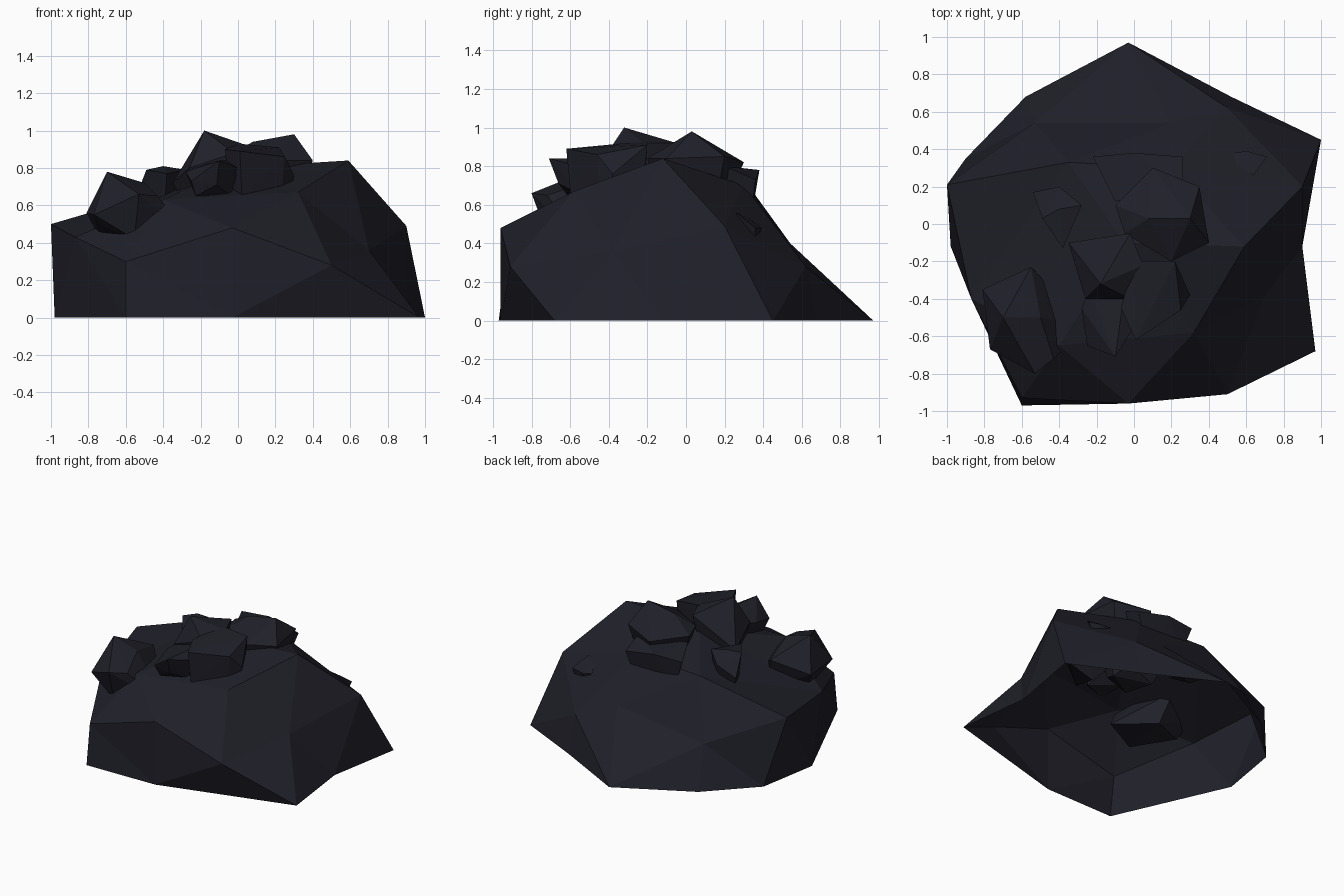
import bpy, bmesh
from mathutils import Vector

cube = bpy.data.objects.get("Cube")
if cube:
    bpy.data.objects.remove(cube, do_unlink=True)

coal = bpy.data.materials.new("coal_black")
coal.use_nodes = True
colour = (0.014, 0.014, 0.022, 1)
coal.diffuse_color = colour
bsdf = coal.node_tree.nodes["Principled BSDF"]
bsdf.inputs["Base Color"].default_value = colour
bsdf.inputs["Roughness"].default_value = 0.9


def finish(name, bm):
    bmesh.ops.recalc_face_normals(bm, faces=bm.faces)
    mesh = bpy.data.meshes.new(name)
    bm.to_mesh(mesh)
    bm.free()
    mesh.materials.append(coal)
    obj = bpy.data.objects.new(name, mesh)
    bpy.context.collection.objects.link(obj)


# Mound: corners joined by their direction from the centre, open underneath
foot = [(-.6, -.97), (-.03, -.96), (.97, -.68), (.9, -.12), (1, .45),
        (.52, .68), (-.03, .97), (-.58, .68), (-.9, .35), (-.98, -.12)]
waist = [(-.6, -.93, .3), (-.03, -.96, .48), (.5, -.91, .28), (.7, -.38, .36),
         (.9, .2, .49), (.5, .62, .28), (.2, .54, .4), (-.53, .54, .3),
         (-1, .21, .5), (-.87, -.4, .43)]
crown = [(.59, -.12, .84), (.32, -.58, .67), (-.4, -.65, .63), (-.35, .33, .69),
         (.2, .3, .7), (-.05, -.1, .8)]
corners = [Vector((x, y, 0)) for x, y in foot] + [Vector(p) for p in waist + crown]
bm = bmesh.new()
place = {bm.verts.new(p.normalized()): p for p in corners}
bmesh.ops.convex_hull(bm, input=list(bm.verts))
for v, p in place.items():
    v.co = p
base = [f for f in bm.faces if all(v.co.z < .01 for v in f.verts)]
bmesh.ops.delete(bm, geom=base, context='FACES_ONLY')
finish("mound", bm)


def chunk(name, low, taper, rim, extra=()):
    """Faceted rock: rim corners, a tapered ring below them, extra corners."""
    bm = bmesh.new()
    middle = sum((Vector(p) for p in rim), Vector()) / len(rim)
    for i, p in enumerate(rim):
        bm.verts.new(p)
        under = middle.lerp(Vector(p), taper)
        under.z = low + (.03 if i % 2 else -.03)
        bm.verts.new(under)
    for p in extra:
        bm.verts.new(p)
    hull = bmesh.ops.convex_hull(bm, input=list(bm.verts))
    inside = [v for v in hull["geom_interior"] if isinstance(v, bmesh.types.BMVert)]
    bmesh.ops.delete(bm, geom=inside, context='VERTS')
    finish(name, bm)


# Loose chunks half sunk in the mound
chunk("side_chunk", .45, .65,
      [(-.81, -.35, .56), (-.55, -.23, .65), (-.5, -.5, .72), (-.43, -.72, .65),
       (-.53, -.8, .66), (-.77, -.67, .55)],
      [(-.7, -.5, .78), (-.25, -.55, .42), (-.48, -.3, .4)])
chunk("top_chunk", .6, .65,
      [(-.1, .1, .84), (.1, .3, .82), (.35, .2, .85), (.4, -.1, .84),
       (.2, -.2, .84), (-.05, -.05, .85)],
      [(.3, .03, .98), (.08, .03, .94)])
chunk("peak_chunk", .6, .7,
      [(-.35, -.1, .72), (-.02, -.05, .92), (.05, -.22, .92), (-.02, -.4, .88),
       (-.26, -.4, .8)], [(-.18, -.32, 1)])
chunk("front_chunk", .68, .9,
      [(0, -.2, .93), (.22, -.2, .91), (.3, -.38, .76), (.25, -.46, .86),
       (.01, -.62, .89), (-.07, -.45, .9)], [(.08, -.35, .56)])
chunk("front_small_chunk", .68, .75,
      [(-.24, -.35, .8), (-.05, -.35, .84), (0, -.55, .8), (-.1, -.71, .84),
       (-.25, -.65, .73), (-.28, -.45, .78)])
chunk("left_chunk", .6, .75,
      [(-.54, .17, .66), (-.4, .2, .74), (-.28, .1, .79), (-.38, -.13, .77),
       (-.49, .03, .79)], [(-.4, .08, .81)])
chunk("back_chunk", .58, .7,
      [(-.22, .36, .77), (0, .38, .78), (.26, .36, .73), (.26, .2, .8),
       (-.1, .12, .8)])
chunk("tiny_chunk", .44, .7,
      [(.53, .38, .49), (.6, .39, .48), (.71, .36, .48), (.64, .26, .56),
       (.55, .31, .54)])
